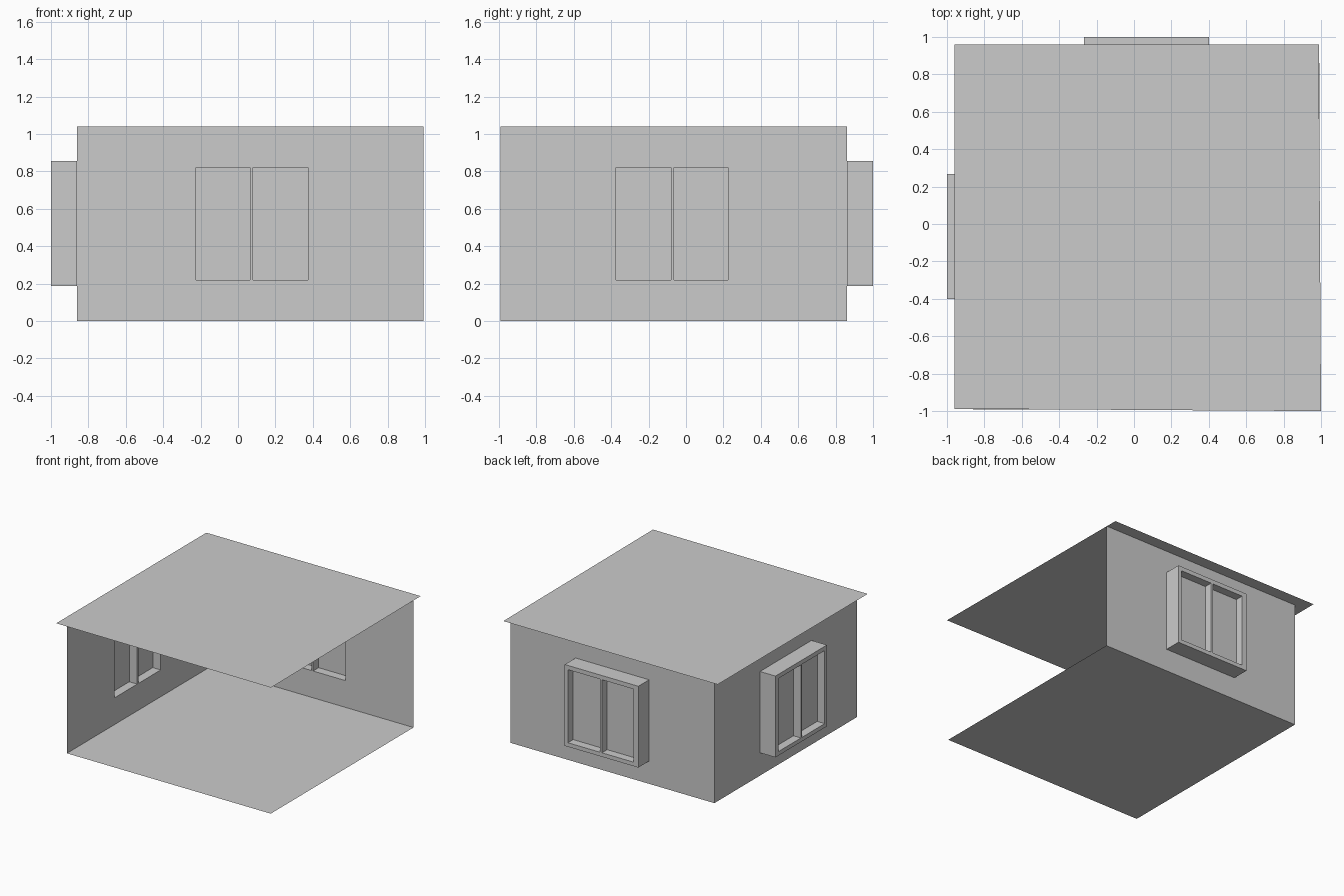
import bpy, bmesh

if "Cube" in bpy.data.objects:
    bpy.data.objects.remove(bpy.data.objects["Cube"])

WALL, OUT, GLASS = 0.86, 1.0, 0.932   # distances of wall, frame front and glass
TOP = 1.04


def finish(name, bm):
    mesh = bpy.data.meshes.new(name)
    bm.to_mesh(mesh)
    bm.free()
    obj = bpy.data.objects.new(name, mesh)
    bpy.context.collection.objects.link(obj)
    return obj


def sheet(name, corners, z):
    bm = bmesh.new()
    bm.faces.new([bm.verts.new((x, y, z)) for x, y in corners])
    return finish(name, bm)


def panel(name, us, zs, holes, y, depth, left):
    """Upright grid panel facing +y, minus hole cells; left=True reflects it onto the -x side."""
    bm = bmesh.new()
    v = [[bm.verts.new((u, y, z)) for z in zs] for u in us]
    for i in range(len(us) - 1):
        for j in range(len(zs) - 1):
            if (i, j) not in holes:
                bm.faces.new((v[i][j], v[i][j + 1], v[i + 1][j + 1], v[i + 1][j]))
    if depth:
        base = bm.faces[:]
        ext = bmesh.ops.extrude_face_region(bm, geom=base, use_keep_orig=True)["geom"]
        bmesh.ops.translate(bm, vec=(0, depth, 0),
                            verts=[g for g in ext if isinstance(g, bmesh.types.BMVert)])
    if left:
        for p in bm.verts:
            p.co.x, p.co.y = -p.co.y, -p.co.x
        bmesh.ops.reverse_faces(bm, faces=bm.faces[:])
    if depth:
        bmesh.ops.recalc_face_normals(bm, faces=bm.faces[:])
    return finish(name, bm)


# floor and overhanging roof sheets
sheet("floor", [(-WALL, -0.993), (0.993, -0.993), (0.993, WALL), (-WALL, WALL)], 0)
sheet("roof", [(-0.96, -0.988), (1.0, -1.0), (0.988, 0.96), (-0.96, 0.96)], TOP)

# window grid lines
U = [-0.267, -0.225, 0.064, 0.08, 0.373, 0.402]
Z = [0.187, 0.22, 0.82, 0.855]

for side, left in (("back", False), ("left", True)):
    # wall with window opening
    panel(side + "_wall", [-WALL, U[0], U[-1], 0.992], [0, Z[0], Z[-1], TOP],
          {(1, 1)}, WALL, 0, left)
    # deep two-light window frame
    panel(side + "_window_frame", U, Z, {(1, 1), (3, 1)}, WALL, OUT - WALL, left)
    # glass panes recessed in the middle of the frame
    panel(side + "_glass", U[1:5], Z[1:3], {(1, 0)}, GLASS, 0, left)
